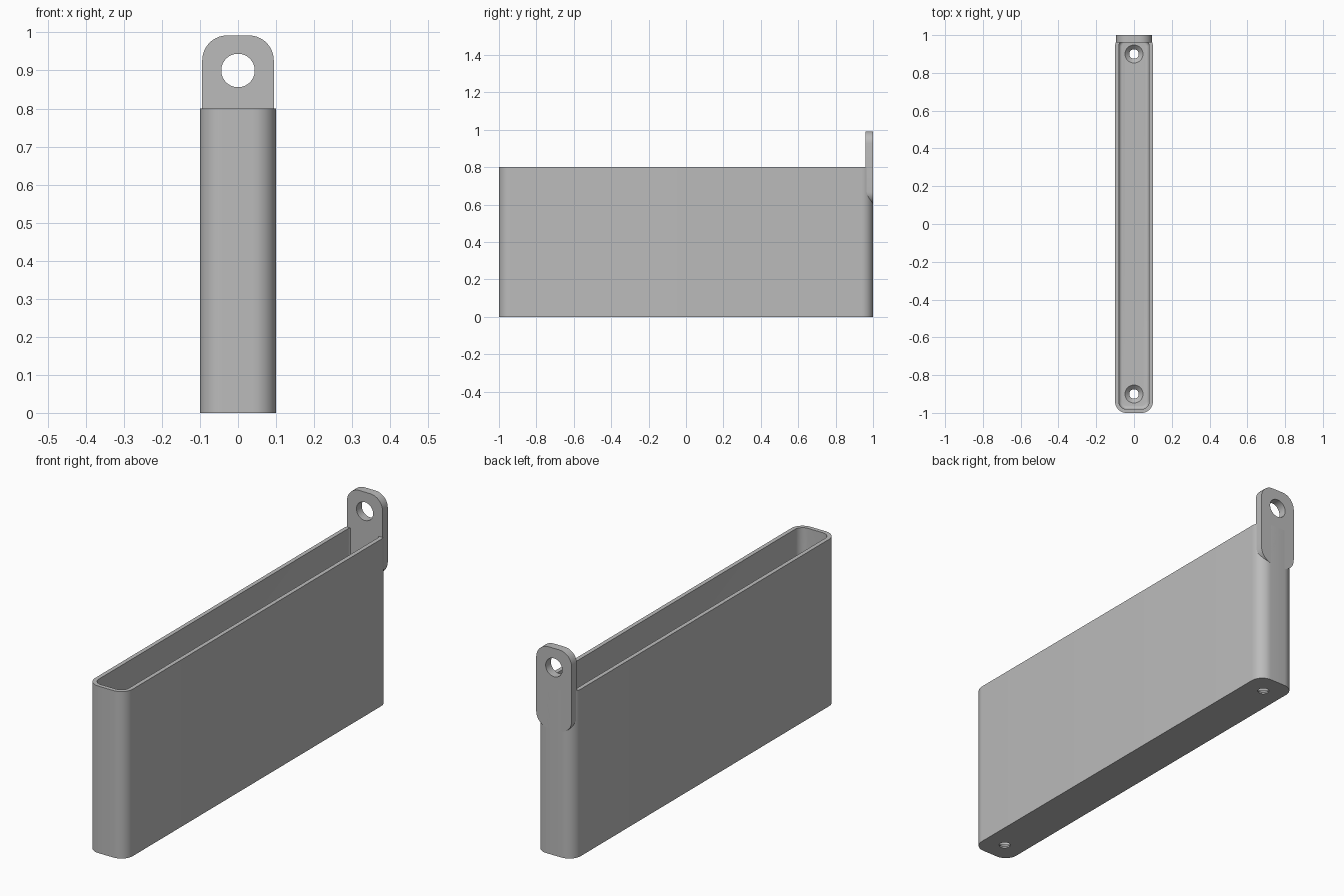
import bpy, bmesh, math
from mathutils import Matrix

cube = bpy.data.objects.get("Cube")
if cube:
    bpy.data.objects.remove(cube)

GREY = (0.5, 0.5, 0.5, 1)
grey = bpy.data.materials.new("plain grey")
grey.use_nodes = True
grey.diffuse_color = GREY
grey.node_tree.nodes["Principled BSDF"].inputs["Base Color"].default_value = GREY


def rounded_rect(half_w, half_h, radius, steps=10):
    """Counter-clockwise outline of a rectangle with round corners."""
    points = []
    corners = ((1, 1), (-1, 1), (-1, -1), (1, -1))
    for i, (sx, sy) in enumerate(corners):
        for k in range(steps + 1):
            a = math.pi / 2 * (i + k / steps)
            points.append((sx * (half_w - radius) + radius * math.cos(a),
                           sy * (half_h - radius) + radius * math.sin(a)))
    return points


def loft(name, sections, matrix=Matrix()):
    """Closed solid through a list of (outline, height) sections."""
    bm = bmesh.new()
    rings = [[bm.verts.new((x, y, z)) for x, y in pts] for pts, z in sections]
    for low, high in zip(rings, rings[1:]):
        for i in range(len(low)):
            j = (i + 1) % len(low)
            bm.faces.new((low[i], low[j], high[j], high[i]))
    bm.faces.new(rings[0][::-1])
    bm.faces.new(rings[-1])
    bm.transform(matrix)
    bmesh.ops.recalc_face_normals(bm, faces=bm.faces)
    mesh = bpy.data.meshes.new(name)
    bm.to_mesh(mesh)
    bm.free()
    mesh.materials.append(grey)
    obj = bpy.data.objects.new(name, mesh)
    bpy.context.collection.objects.link(obj)
    return obj


def circle(radius, steps=32):
    return [(radius * math.cos(math.tau * i / steps),
             radius * math.sin(math.tau * i / steps)) for i in range(steps)]


def cut(target, cutter):
    """Subtract the cutter and discard it."""
    mod = target.modifiers.new("cut", 'BOOLEAN')
    mod.operation = 'DIFFERENCE'
    mod.solver = 'EXACT'
    mod.object = cutter
    bpy.context.view_layer.objects.active = target
    bpy.ops.object.modifier_apply(modifier=mod.name)
    bpy.data.objects.remove(cutter)


WALL, FLOOR, FILLET, HEIGHT = 0.02, 0.03, 0.018, 0.8

# Open tray: outside wall, rim, inside wall, filleted floor
sections = [(rounded_rect(0.1, 1, 0.06), 0),
            (rounded_rect(0.1, 1, 0.06), HEIGHT)]
sections.append((rounded_rect(0.1 - WALL, 1 - WALL, 0.06 - WALL), HEIGHT))
for k in range(6):
    a = math.pi / 2 * k / 5
    inset = WALL + FILLET * (1 - math.cos(a))
    sections.append((rounded_rect(0.1 - inset, 1 - inset, 0.06 - inset),
                     FLOOR + FILLET * (1 - math.sin(a))))
tray = loft("tray", sections)

# Countersunk screw holes in the floor
for y in (-0.9, 0.9):
    hole = loft("hole_cutter",
                [(circle(0.025), -0.05), (circle(0.025), FLOOR - 0.023),
                 (circle(0.048), FLOOR), (circle(0.048), FLOOR + 0.05)],
                Matrix.Translation((0, y, 0)))
    cut(tray, hole)

# Hanging tab on the back wall, with its hole
upright = Matrix.Rotation(math.pi / 2, 4, 'X')
outline = rounded_rect(0.094, 0.195, 0.065)
tab = loft("hanging_tab", [(outline, 0), (outline, 0.04)],
           Matrix.Translation((0, 1, 0.797)) @ upright)
cut(tab, loft("tab_hole_cutter", [(circle(0.044, 48), -0.1), (circle(0.044, 48), 0.1)],
              Matrix.Translation((0, 1, 0.9)) @ upright))

# Smooth the round corners, keep hard edges
for obj in (tray, tab):
    bpy.ops.object.select_all(action='DESELECT')
    obj.select_set(True)
    bpy.context.view_layer.objects.active = obj
    bpy.ops.object.shade_smooth_by_angle(angle=math.radians(30))
